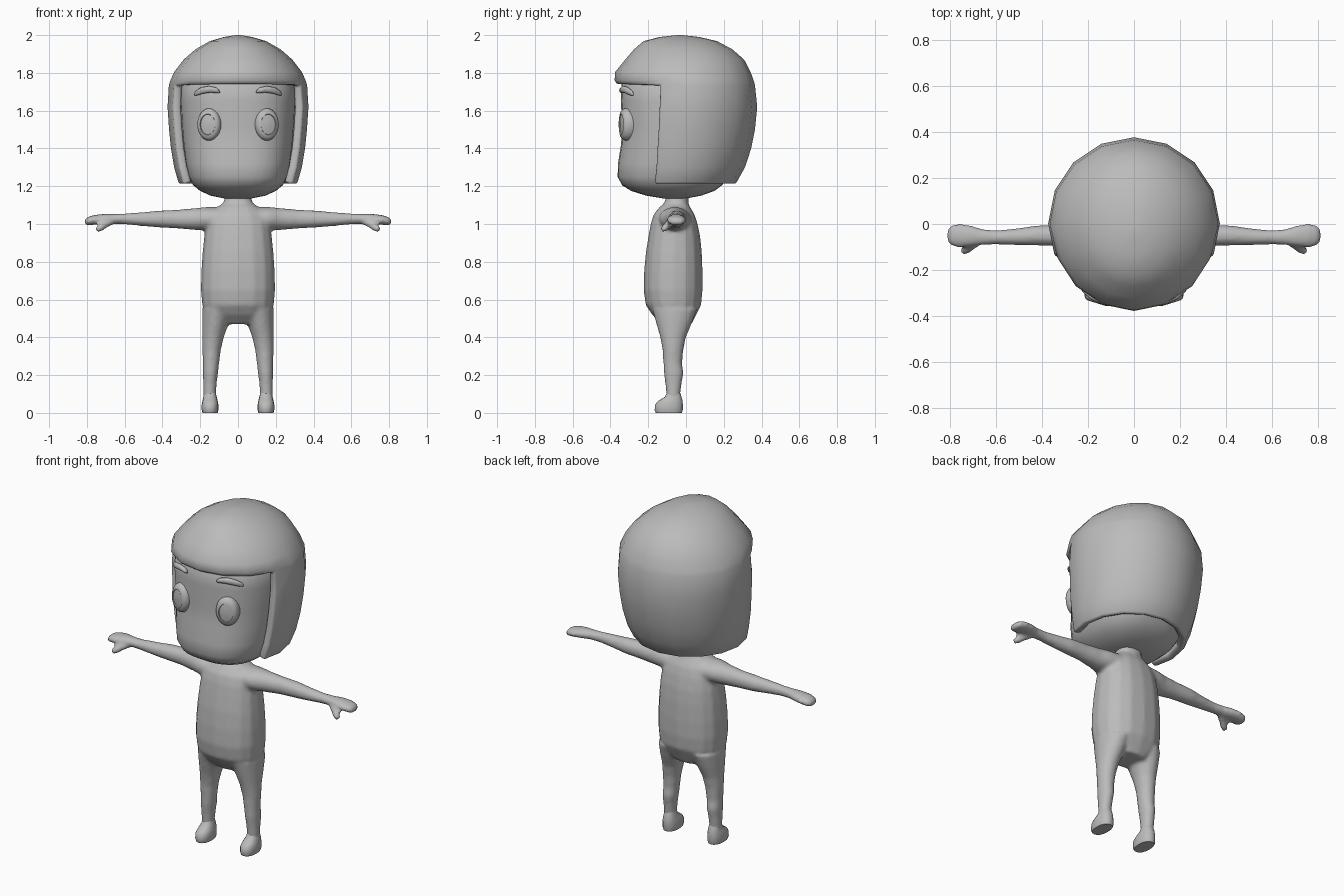
import bpy, bmesh, math
from mathutils import Vector

if "Cube" in bpy.data.objects:
    bpy.data.objects.remove(bpy.data.objects["Cube"])

grey = bpy.data.materials.new("plain_grey")
grey.diffuse_color = (0.5, 0.5, 0.5, 1)
grey.use_nodes = True
grey.node_tree.nodes["Principled BSDF"].inputs["Base Color"].default_value = grey.diffuse_color


def ring(c, u, v, n=16, p=2.0):
    """Closed (super)ellipse around c, spanned by the half axes u and v."""
    c, u, v, pts = Vector(c), Vector(u), Vector(v), []
    for i in range(n):
        a = 2 * math.pi * i / n
        cs, sn = math.cos(a), math.sin(a)
        pts.append(c + u * math.copysign(abs(cs) ** (2 / p), cs)
                   + v * math.copysign(abs(sn) ** (2 / p), sn))
    return pts


def zring(z, rx, yf, yb, xc=0.0, n=16, p=2.0):
    """Horizontal ring from its half width, front y and back y."""
    return ring((xc, (yf + yb) / 2, z), (rx, 0, 0), (0, (yb - yf) / 2, 0), n, p)


def loft(bm, rings, cap_start=True, cap_end=True, skip=None):
    """Skin the rings; skip(row, segment) leaves faces out."""
    rows = [[bm.verts.new(q) for q in r] for r in rings]
    n = len(rows[0])
    faces = []
    for k in range(len(rows) - 1):
        for i in range(n):
            if skip and skip(k, i):
                continue
            j = (i + 1) % n
            faces.append(bm.faces.new((rows[k][i], rows[k][j], rows[k + 1][j], rows[k + 1][i])))
    if cap_start:
        faces.append(bm.faces.new(rows[0][::-1]))
    if cap_end:
        faces.append(bm.faces.new(rows[-1]))
    return faces


def finish(name, bm, angle=40):
    bmesh.ops.recalc_face_normals(bm, faces=bm.faces[:])
    me = bpy.data.meshes.new(name)
    bm.to_mesh(me)
    bm.free()
    me.materials.append(grey)
    ob = bpy.data.objects.new(name, me)
    bpy.context.collection.objects.link(ob)
    bpy.ops.object.select_all(action='DESELECT')
    ob.select_set(True)
    bpy.context.view_layer.objects.active = ob
    bpy.ops.object.shade_smooth_by_angle(angle=math.radians(angle))
    return ob


# Body: torso, neck, legs, arms and hands fused into one smooth skin
bm = bmesh.new()
torso = [(.47, .10, -.13, .03), (.52, .17, -.18, .055), (.57, .19, -.213, .08),
         (.65, .197, -.225, .088), (.75, .195, -.222, .088), (.85, .188, -.213, .084),
         (.93, .18, -.20, .076), (1.0, .17, -.187, .062), (1.05, .15, -.172, .046),
         (1.09, .11, -.14, .022), (1.11, .078, -.115, .012), (1.14, .07, -.107, .015),
         (1.18, .08, -.12, .02)]
loft(bm, [zring(*r, p=2.3) for r in torso])
leg = [(.04, .15, .034, -.105, -.028), (.10, .15, .034, -.105, -.03),
       (.17, .148, .037, -.112, -.02), (.21, .146, .041, -.118, -.012),
       (.26, .143, .043, -.12, -.02), (.33, .14, .049, -.124, -.014),
       (.40, .132, .057, -.137, .0), (.47, .12, .07, -.157, .03), (.55, .105, .085, -.18, .06)]
# Arm rows: x, centre y, centre z, half depth, half height
arm = [(.08, -.06, 1.03, .09, .06), (.17, -.06, 1.028, .08, .062), (.23, -.055, 1.026, .06, .058),
       (.32, -.05, 1.026, .047, .05), (.42, -.05, 1.026, .044, .045), (.52, -.056, 1.026, .036, .036),
       (.60, -.058, 1.027, .031, .029), (.66, -.056, 1.027, .035, .027), (.71, -.052, 1.026, .047, .028),
       (.76, -.05, 1.022, .053, .026), (.795, -.05, 1.015, .046, .023), (.812, -.05, 1.01, .028, .015)]
thumb = [((.66, -.06, 1.02), .02), ((.70, -.09, 1.0), .02),
         ((.73, -.112, .98), .02), ((.75, -.122, .967), .014)]
for s in (1, -1):
    loft(bm, [zring(z, rx, yf, yb, s * xc) for z, xc, rx, yf, yb in leg])
    loft(bm, [ring((s * x, y, z), (0, ry, 0), (0, 0, rz)) for x, y, z, ry, rz in arm])
    loft(bm, [ring((s * c[0], c[1], c[2]), (0, r * .7, -r * .7), (s * r * .6, r * .6, r * .6))
              for c, r in thumb])
body = finish("body", bm, 180)
rm = body.modifiers.new("fuse", 'REMESH')
rm.mode, rm.voxel_size, rm.use_smooth_shade = 'VOXEL', .011, True
sm = body.modifiers.new("soften", 'SMOOTH')
sm.factor, sm.iterations = .5, 5

# Feet: rounded shoes with a flat sole
foot = [(0, .04, -.16, -.022), (.015, .044, -.166, -.017), (.045, .044, -.163, -.017),
        (.065, .04, -.145, -.018), (.085, .035, -.112, -.024), (.11, .03, -.10, -.032)]
for s, side in ((1, "left"), (-1, "right")):
    bm = bmesh.new()
    loft(bm, [zring(*r, xc=s * .148, p=2.3) for r in foot])
    finish(side + "_foot", bm, 60)

# Head: broad flat face with a rounded chin
head = [(1.135, .07, -.12, .0), (1.15, .145, -.21, .08), (1.175, .20, -.29, .15),
        (1.205, .237, -.338, .19), (1.25, .262, -.362, .23), (1.32, .277, -.36, .26),
        (1.42, .29, -.344, .28), (1.52, .298, -.338, .29), (1.65, .306, -.345, .30),
        (1.76, .30, -.34, .29), (1.86, .2, -.25, .2)]
bm = bmesh.new()
loft(bm, [zring(*r, n=32, p=2.5) for r in head])
finish("head", bm, 60)

# Hair: faceted cap, open over the face, with a thick rim
hair = [(1.21, .312, -.36, .262), (1.30, .338, -.368, .312), (1.40, .355, -.375, .345),
        (1.50, .365, -.375, .365), (1.62, .373, -.373, .377), (1.735, .366, -.362, .365),
        (1.76, .358, -.378, .358), (1.805, .338, -.375, .342), (1.87, .288, -.322, .308),
        (1.925, .225, -.275, .245), (1.968, .15, -.225, .165), (1.99, .075, -.14, .07),
        (2.0, .015, -.05, -.02)]
bm = bmesh.new()
loft(bm, [zring(*r) for r in hair], cap_start=False, skip=lambda k, i: k < 5 and 9 <= i <= 14)
cap = finish("hair", bm, 60)
# open shell: make sure the faces point outward before thickening inward
if cap.data.polygons[0].normal.dot(cap.data.polygons[0].center - Vector((0, 0, 1.6))) < 0:
    cap.data.flip_normals()
sol = cap.modifiers.new("thickness", 'SOLIDIFY')
sol.thickness, sol.offset = .045, -1
bev = cap.modifiers.new("soft_rim", 'BEVEL')
bev.width, bev.segments, bev.angle_limit = .013, 2, math.radians(55)

# Eyes: shallow oval discs with a recessed pupil; brows: tapered arches
eye = [(1.0, .03), (1.0, 0), (.95, -.018), (.82, -.03), (.64, -.034), (.61, -.029), (.3, -.033), (.05, -.034)]
brow = [(.10, -.335, 1.702, .009), (.115, -.338, 1.708, .016), (.15, -.33, 1.713, .018),
        (.19, -.313, 1.707, .017), (.218, -.292, 1.694, .013), (.23, -.282, 1.686, .007)]
for s, side in ((1, "left"), (-1, "right")):
    t = math.radians(17) * s
    across, out = Vector((math.cos(t), math.sin(t), 0)), Vector((-math.sin(t), math.cos(t), 0))
    centre = Vector((s * .151, -.312, 1.527))
    bm = bmesh.new()
    loft(bm, [ring(centre + out * d, across * .065 * f, (0, 0, .087 * f), 24) for f, d in eye])
    finish(side + "_eye", bm, 45)
    bm = bmesh.new()
    loft(bm, [ring((s * x, y, z), (s * .35 * r, r, 0), (s * .25 * r, 0, r), 10) for x, y, z, r in brow])
    finish(side + "_eyebrow", bm, 60)
